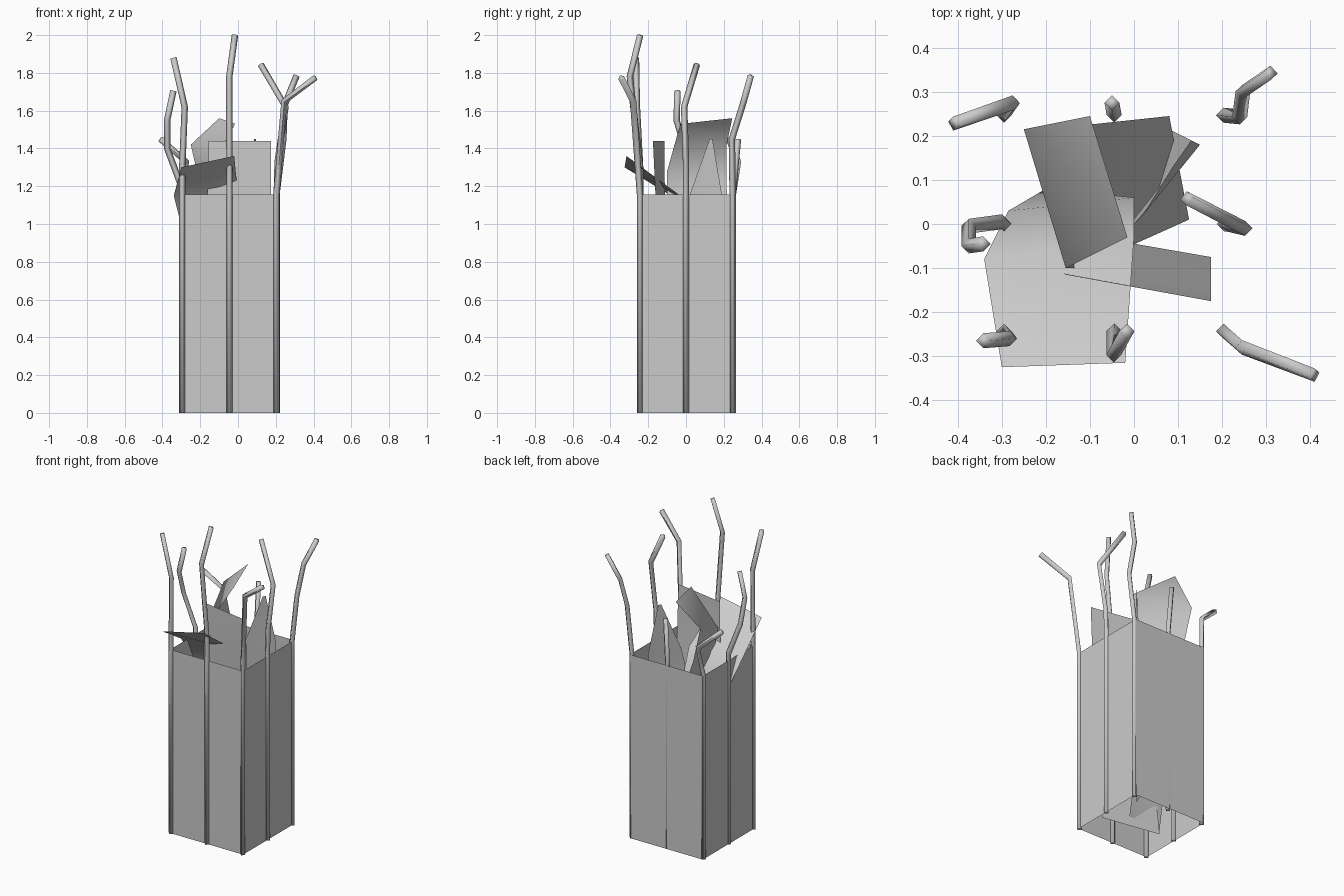
import bpy, bmesh
from mathutils import Vector

cube = bpy.data.objects.get("Cube")
if cube:
    bpy.data.objects.remove(cube, do_unlink=True)

grey = bpy.data.materials.new("concrete grey")
grey.use_nodes = True
grey.diffuse_color = (0.6, 0.6, 0.6, 1)
grey.node_tree.nodes["Principled BSDF"].inputs["Base Color"].default_value = (0.6, 0.6, 0.6, 1)


def finish(name, bm, smooth=None):
    mesh = bpy.data.meshes.new(name)
    bm.to_mesh(mesh)
    bm.free()
    obj = bpy.data.objects.new(name, mesh)
    bpy.context.collection.objects.link(obj)
    mesh.materials.append(grey)
    if smooth:
        bpy.ops.object.select_all(action='DESELECT')
        obj.select_set(True)
        bpy.context.view_layer.objects.active = obj
        bpy.ops.object.shade_smooth_by_angle(angle=smooth)


def rod(name, x, y, bends, r=0.017):
    """Four-sided bent bar rising from the ground at (x, y)."""
    path = [Vector((x, y, 0)), Vector((x, y, 1.15))] + [Vector(p) for p in bends]
    bm = bmesh.new()
    rings = []
    for i, p in enumerate(path):
        before = (p - path[i - 1]).normalized() if i else Vector((0, 0, 1))
        after = (path[i + 1] - p).normalized() if i + 1 < len(path) else before
        t = (before + after).normalized()
        v = t.cross(Vector((1, 0, 0))).normalized()
        u = v.cross(t)
        rings.append([bm.verts.new(p + r * d) for d in (u, v, -u, -v)])
    for a, b in zip(rings, rings[1:]):
        for k in range(4):
            j = (k + 1) % 4
            bm.faces.new((a[k], a[j], b[j], b[k]))
    bm.faces.new(rings[0])
    bm.faces.new(rings[-1])
    bmesh.ops.recalc_face_normals(bm, faces=bm.faces)
    finish(name, bm, 1.6)


def sheet(name, rows):
    """Bent sheet given by pairs of edge points from top to bottom."""
    bm = bmesh.new()
    pairs = [[bm.verts.new(p) for p in row] for row in rows]
    for (a, b), (c, d) in zip(pairs, pairs[1:]):
        bm.faces.new((a, b, d, c))
    bmesh.ops.triangulate(bm, faces=bm.faces)
    finish(name, bm, 1.2)


# Open-ended square shaft
x0, x1, y0, y1, top = -0.3, 0.207, -0.245, 0.262, 1.155
corners = [(x0, y0), (x1, y0), (x1, y1), (x0, y1)]
bm = bmesh.new()
low = [bm.verts.new((x, y, 0)) for x, y in corners]
high = [bm.verts.new((x, y, top)) for x, y in corners]
for k in range(4):
    j = (k + 1) % 4
    bm.faces.new((low[k], low[j], high[j], high[k]))
finish("shaft_walls", bm)

# Reinforcing rods at the corners and wall middles
rod("rod_front_right", -0.295, -0.243, [(-0.295, -0.243, 1.3), (-0.282, -0.26, 1.62), (-0.342, -0.265, 1.88)])
rod("rod_front_middle", -0.045, -0.243, [(-0.045, -0.243, 1.3), (-0.046, -0.297, 1.78), (-0.016, -0.243, 2.0)])
rod("rod_front_left", 0.203, -0.243, [(0.245, -0.28, 1.65), (0.41, -0.343, 1.775)])
rod("rod_left_middle", 0.205, 0, [(0.21, 0.0, 1.33), (0.252, -0.01, 1.62), (0.12, 0.058, 1.845)])
rod("rod_back_left", 0.203, 0.247, [(0.24, 0.243, 1.45), (0.247, 0.3, 1.63), (0.31, 0.343, 1.785)])
rod("rod_back_middle", -0.045, 0.247, [(-0.05, 0.275, 1.45)])
rod("rod_back_right", -0.295, 0.247, [(-0.275, 0.275, 1.33), (-0.41, 0.228, 1.45)])
rod("rod_right_middle", -0.295, 0, [(-0.3, 0.005, 1.2), (-0.375, -0.005, 1.4), (-0.375, -0.05, 1.55), (-0.342, -0.045, 1.705)])

# Bent sheets standing in the shaft
sheet("front_sheet", [
    ((-0.3, -0.325, 1.3), (-0.02, -0.315, 1.36)),
    ((-0.34, -0.08, 1.15), (0.0, -0.03, 1.15)),
    ((-0.285, 0.03, 0.93), (0.0, 0.06, 0.9)),
    ((-0.2, 0.08, 0.6), (0.0, 0.05, 0.55)),
    ((-0.24, -0.06, 0.07), (0.0, -0.04, 0.07))])
sheet("back_sheet", [
    ((-0.1, 0.245, 1.56), (-0.015, -0.03, 1.53)),
    ((-0.25, 0.215, 1.42), (-0.155, -0.1, 1.28)),
    ((-0.2, 0.215, 1.2), (-0.12, -0.1, 1.1)),
    ((0.08, 0.245, 0.35), (0.125, 0.01, 0.3))])
sheet("upright_sheet", [
    ((0.175, -0.175, 1.44), (-0.155, -0.115, 1.44)),
    ((0.175, -0.15, 0.9), (-0.165, -0.11, 1.0)),
    ((0.175, -0.075, 0.01), (-0.2, -0.01, 0.01))])
sheet("pointed_sheet", [
    ((0.095, 0.14, 1.45), (0.085, 0.125, 1.45)),
    ((0.13, 0.19, 1.155), (0.02, 0.02, 1.155)),
    ((0.15, 0.18, 0.9), (-0.02, -0.02, 0.9)),
    ((0.08, 0.215, 0.15), (-0.02, 0.0, 0.15))])
